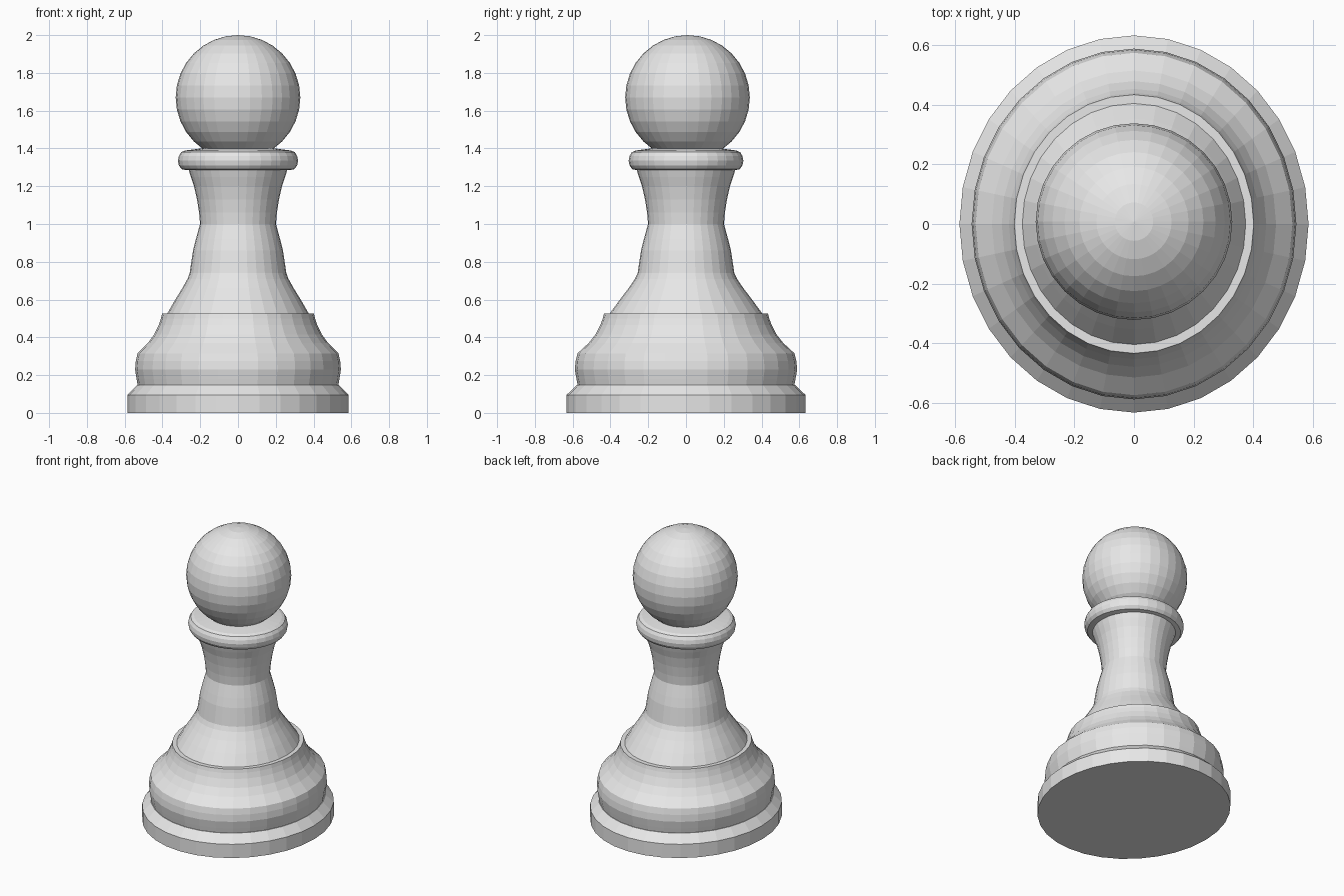
import bpy
import bmesh
import math

SIDES = 32

cube = bpy.data.objects.get("Cube")
if cube:
    bpy.data.objects.remove(cube, do_unlink=True)

# Plain grey finish
grey = bpy.data.materials.new("plain_grey")
grey.use_nodes = True
grey.diffuse_color = (0.8, 0.8, 0.8, 1)
shader = next(n for n in grey.node_tree.nodes if n.type == "BSDF_PRINCIPLED")
shader.inputs["Base Color"].default_value = grey.diffuse_color


def finish(bm, name):
    bmesh.ops.recalc_face_normals(bm, faces=bm.faces)
    mesh = bpy.data.meshes.new(name)
    bm.to_mesh(mesh)
    bm.free()
    mesh.materials.append(grey)
    obj = bpy.data.objects.new(name, mesh)
    bpy.context.collection.objects.link(obj)
    return obj


def lathe(name, profile, stretch):
    """Turn (radius, z) points into a capped solid; stretch(z) widens it in y."""
    bm = bmesh.new()
    rings = []
    for r, z in profile:
        ring = []
        for i in range(SIDES):
            a = math.tau * i / SIDES
            ring.append(bm.verts.new((r * math.cos(a), r * stretch(z) * math.sin(a), z)))
        rings.append(ring)
    for low, high in zip(rings, rings[1:]):
        for i in range(SIDES):
            j = (i + 1) % SIDES
            bm.faces.new((low[i], low[j], high[j], high[i]))
    bm.faces.new(rings[0])
    bm.faces.new(rings[-1])
    return finish(bm, name)


def oval(z):
    return 1.08


def fade_to_round(z):
    return 1 + 0.08 * min(1, max(0, (0.74 - z) / 0.21))


# Foot with bevelled top edge
lathe("base", [(0.586, 0), (0.586, 0.095), (0.535, 0.147)], oval)

# Rounded plinth ending in a flat ledge
lathe("plinth", [(0.53, 0.14), (0.537, 0.18), (0.545, 0.23), (0.541, 0.275),
                 (0.532, 0.315), (0.477, 0.37), (0.444, 0.415),
                 (0.42, 0.465), (0.408, 0.5), (0.402, 0.525)], oval)

# Flared stem
lathe("stem", [(0.378, 0.52), (0.335, 0.595), (0.295, 0.66), (0.267, 0.71),
               (0.256, 0.74), (0.247, 0.8), (0.238, 0.86), (0.223, 0.92),
               (0.201, 1.0), (0.206, 1.06), (0.217, 1.13), (0.233, 1.2),
               (0.25, 1.25), (0.265, 1.3)], fade_to_round)

# Rounded collar
lathe("collar", [(0.27, 1.285), (0.298, 1.29), (0.313, 1.31), (0.318, 1.335),
                 (0.313, 1.36), (0.301, 1.38), (0.28, 1.389), (0.18, 1.402)],
      lambda z: 0.955)

# Ball head
bm = bmesh.new()
bmesh.ops.create_uvsphere(bm, u_segments=SIDES, v_segments=SIDES // 2, radius=0.33)
head = finish(bm, "head")
head.location = (0, 0.008, 1.67)
